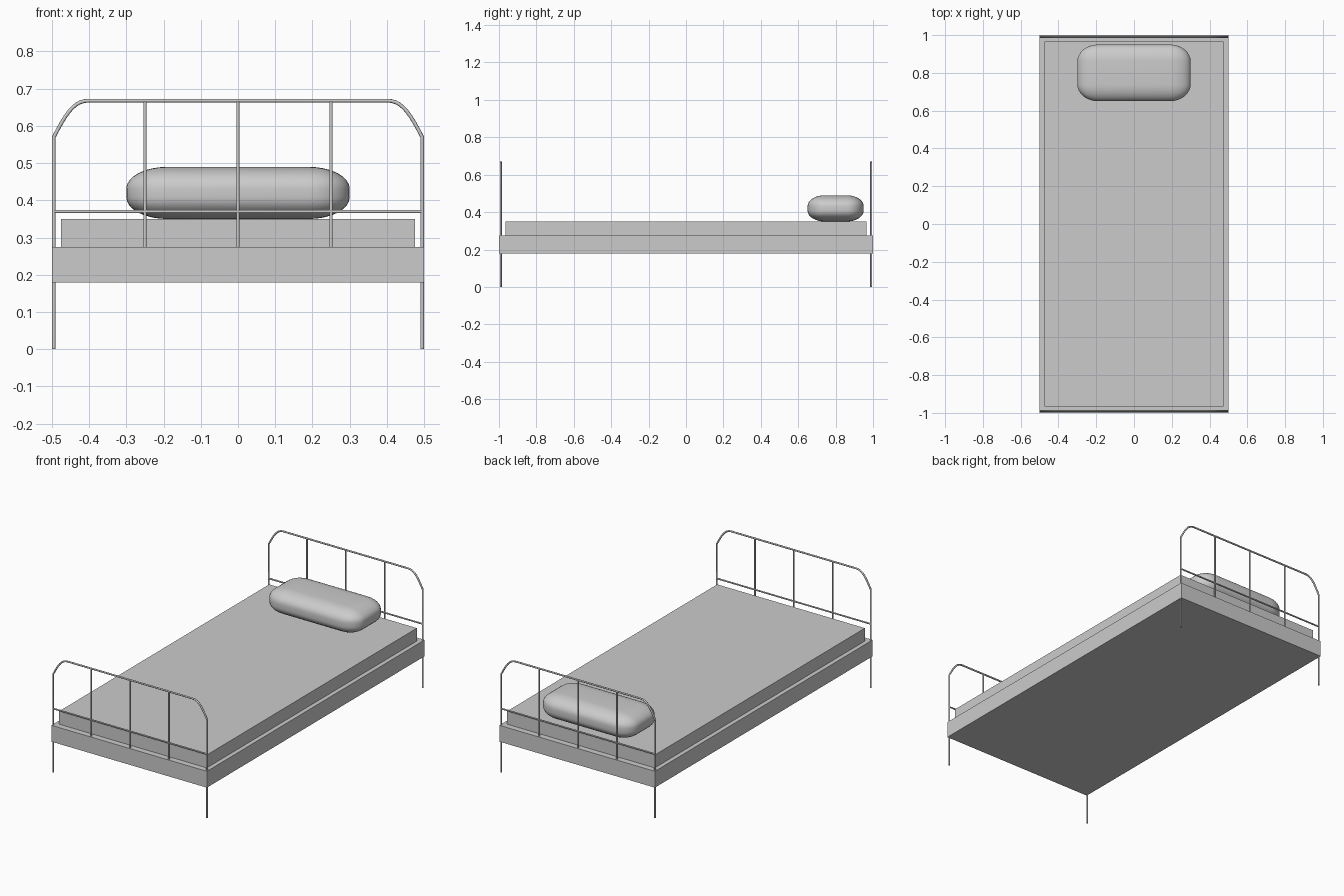
import bpy, bmesh
from mathutils import Vector
from mathutils.geometry import interpolate_bezier

if "Cube" in bpy.data.objects:
    bpy.data.objects.remove(bpy.data.objects["Cube"])


def finish(bm, name):
    mesh = bpy.data.meshes.new(name)
    bm.to_mesh(mesh)
    bm.free()
    obj = bpy.data.objects.new(name, mesh)
    bpy.context.collection.objects.link(obj)
    return obj


def box(name, hx, hy, z0, z1):
    bm = bmesh.new()
    bmesh.ops.create_cube(bm, size=2)
    for v in bm.verts:
        v.co = (v.co.x * hx, v.co.y * hy, z1 if v.co.z > 0 else z0)
    return finish(bm, name)


def tube(name, points, radius):
    cu = bpy.data.curves.new(name, 'CURVE')
    cu.dimensions = '3D'
    cu.bevel_depth = radius
    cu.bevel_resolution = 2
    cu.use_fill_caps = True
    sp = cu.splines.new('POLY')
    sp.points.add(len(points) - 1)
    for p, co in zip(sp.points, points):
        p.co = (*co, 1)
    sp.use_smooth = True
    obj = bpy.data.objects.new(name, cu)
    bpy.context.collection.objects.link(obj)
    return obj


# Base and mattress
box("bed_base", 0.5, 1.0, 0.18, 0.275)
box("mattress", 0.475, 0.965, 0.275, 0.35)

# Pillow: bevelled cube with each axis remapped to core plus rounded edge
bm = bmesh.new()
bmesh.ops.create_cube(bm, size=2)
bmesh.ops.bevel(bm, geom=bm.edges[:], offset=0.5, segments=8, profile=0.5,
                affect='EDGES')
core, edge = (0.19, 0.06, 0.012), (0.11, 0.09, 0.058)
for v in bm.verts:
    for i in range(3):
        c = v.co[i]
        a = abs(c)
        size = core[i] * min(a, 0.5) / 0.5 + edge[i] * max(a - 0.5, 0) / 0.5
        v.co[i] = size if c > 0 else -size
    v.co += Vector((0, 0.8, 0.42))
for f in bm.faces:
    f.smooth = True
finish(bm, "pillow")

# Headboard and footboard: arched tube, lower rail and three uprights
for end, y in (("footboard", -0.99), ("headboard", 0.99)):
    corner = interpolate_bezier(Vector((0.495, y, 0.57)), Vector((0.46, y, 0.637)),
                                Vector((0.44, y, 0.668)), Vector((0.4, y, 0.668)), 10)
    right = [Vector((0.495, y, 0))] + list(corner)
    left = [Vector((-p.x, p.y, p.z)) for p in reversed(right)]
    tube(end + "_arch", right + left, 0.005)
    tube(end + "_rail", [(-0.495, y, 0.37), (0.495, y, 0.37)], 0.0045)
    for i, x in enumerate((-0.25, 0, 0.25)):
        tube(f"{end}_bar_{i + 1}", [(x, y, 0.27), (x, y, 0.668)], 0.0045)
